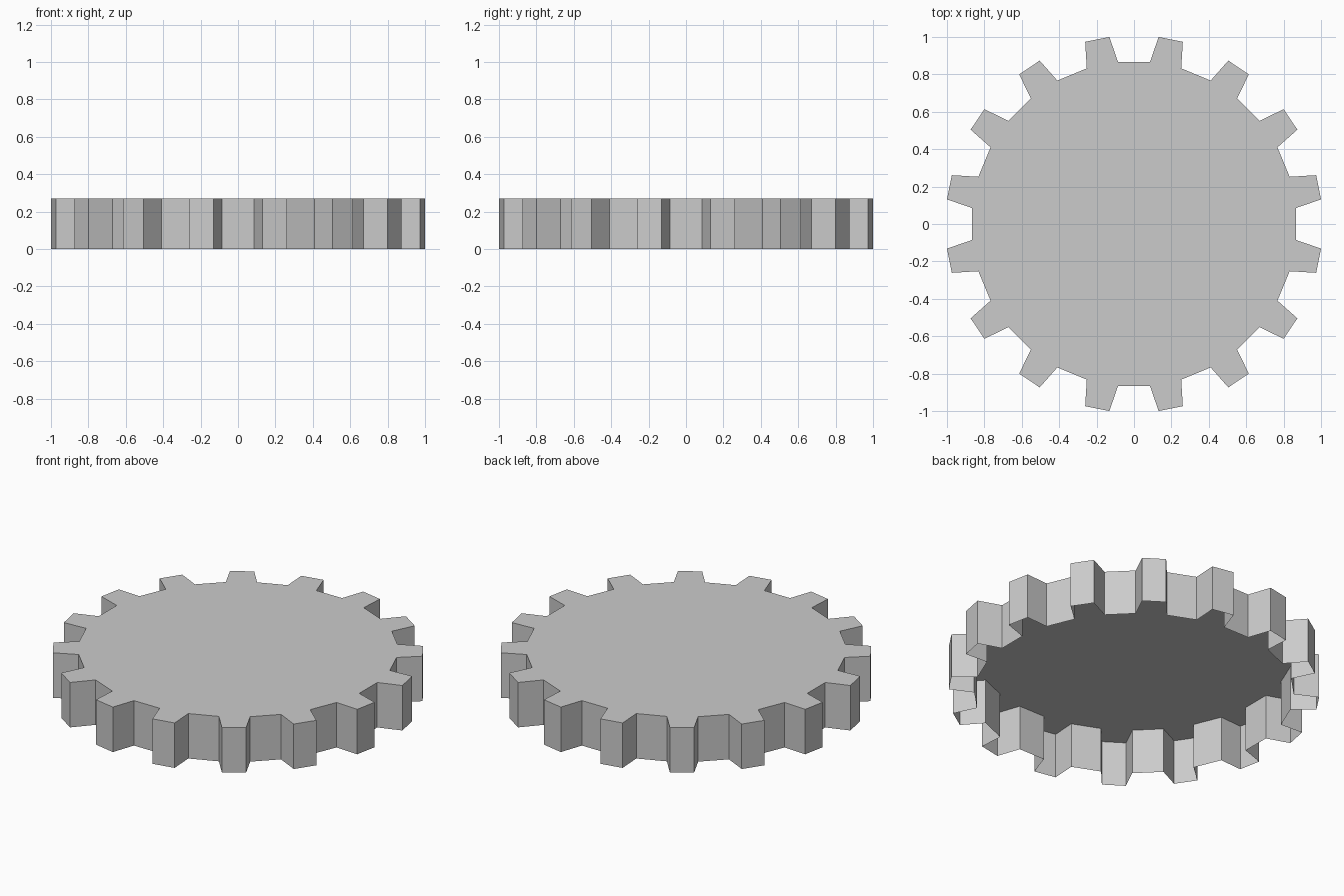
import bpy
import bmesh
from math import radians, sin, cos

if "Cube" in bpy.data.objects:
    bpy.data.objects.remove(bpy.data.objects["Cube"])

TEETH = 16
TIP_R, ROOT_R = 1.0086, 0.8696
HEIGHT = 0.27
PITCH = 360 / TEETH

bm = bmesh.new()

# Gear outline: each tooth tapers from a wide root to a narrow tip
outline = []
for i in range(TEETH):
    centre = (i + 0.5) * PITCH
    for r, off in ((ROOT_R, -PITCH / 4), (TIP_R, -PITCH / 6),
                   (TIP_R, PITCH / 6), (ROOT_R, PITCH / 4)):
        a = radians(centre + off)
        outline.append((r * cos(a), r * sin(a)))

# Top plate and side walls, left open underneath
top = [bm.verts.new((x, y, HEIGHT)) for x, y in outline]
bottom = [bm.verts.new((x, y, 0)) for x, y in outline]
bm.faces.new(top)
n = len(outline)
for i in range(n):
    j = (i + 1) % n
    bm.faces.new((bottom[i], bottom[j], top[j], top[i]))

mesh = bpy.data.meshes.new("toothed_cap")
bm.to_mesh(mesh)
bm.free()
bpy.context.collection.objects.link(bpy.data.objects.new("toothed_cap", mesh))
